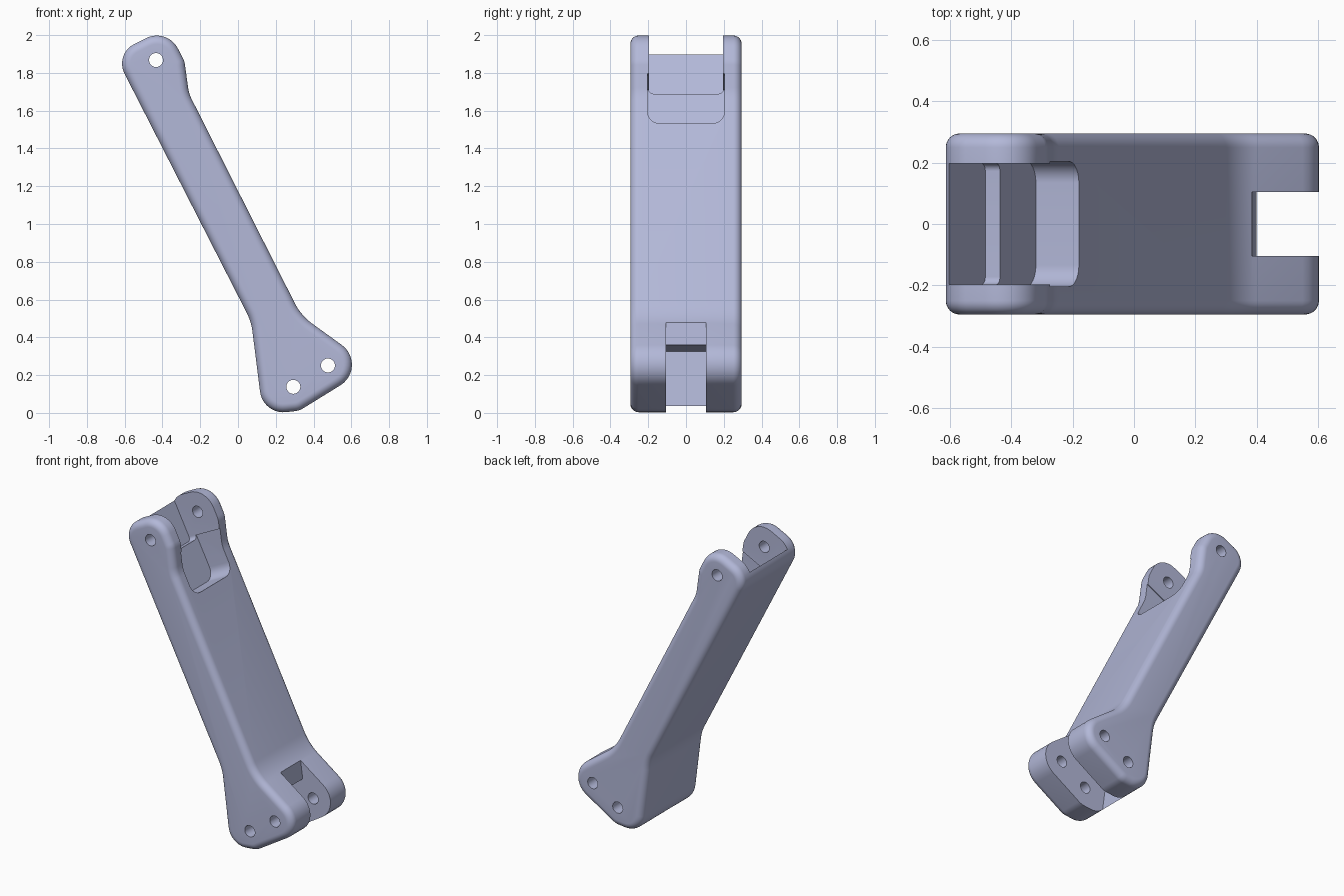
import bpy, bmesh, math
from mathutils import Vector

if "Cube" in bpy.data.objects:
    bpy.data.objects.remove(bpy.data.objects["Cube"])

X, Y, Z = Vector((1, 0, 0)), Vector((0, 1, 0)), Vector((0, 0, 1))
U = Vector((0.455, 0, -0.89)).normalized()   # down along the arm
V = Vector((0.89, 0, 0.455)).normalized()    # out of the arm's right face


def fillet(corners, steps=10):
    """Round a closed polygon of (a, b, radius) corners."""
    out, n = [], len(corners)
    for i, (a, b, r) in enumerate(corners):
        p = Vector((a, b))
        if r == 0:
            out.append(p)
            continue
        d0 = (Vector(corners[i - 1][:2]) - p).normalized()
        d1 = (Vector(corners[(i + 1) % n][:2]) - p).normalized()
        half = d0.angle(d1) / 2
        c = p + (d0 + d1).normalized() * (r / math.sin(half))
        t = r / math.tan(half)
        s, e = p + d0 * t - c, p + d1 * t - c
        sweep = s.angle(e)
        for k in range(steps + 1):
            f = k / steps
            w = (s * math.sin((1 - f) * sweep) + e * math.sin(f * sweep)) / math.sin(sweep)
            out.append(c + w)
    return out


def inset(pts, d):
    """Shift a clockwise outline inward by d."""
    out, n = [], len(pts)
    for i, p in enumerate(pts):
        t0 = (p - pts[i - 1]).normalized()
        t1 = (pts[(i + 1) % n] - p).normalized()
        n0, n1 = Vector((t0.y, -t0.x)), Vector((t1.y, -t1.x))
        m = (n0 + n1).normalized()
        out.append(p + m * (d / m.dot(n0)))
    return out


def loft(name, rings):
    """Skin a stack of equal rings and cap both ends."""
    bm = bmesh.new()
    vs = [[bm.verts.new(p) for p in ring] for ring in rings]
    n = len(vs[0])
    for r0, r1 in zip(vs, vs[1:]):
        for i in range(n):
            j = (i + 1) % n
            bm.faces.new((r0[i], r0[j], r1[j], r1[i]))
    bm.faces.new(vs[0])
    bm.faces.new(vs[-1])
    bmesh.ops.recalc_face_normals(bm, faces=bm.faces)
    me = bpy.data.meshes.new(name)
    bm.to_mesh(me)
    bm.free()
    ob = bpy.data.objects.new(name, me)
    bpy.context.collection.objects.link(ob)
    return ob


def prism(name, pts, origin, A, B, C, c0, c1):
    return loft(name, [[origin + A * p[0] + B * p[1] + C * c for p in pts] for c in (c0, c1)])


# Arm: clockwise side outline with rounded corners, seen from the front
outline = fillet([
    (-0.654, 1.90, 0.115), (-0.375, 2.04, 0.125), (-0.283, 1.86, 0.1),
    (-0.26, 1.69, 0.2), (0.334, 0.515, 0.31), (0.7055, 0.247, 0.128),
    (0.325, 0.012, 0.1), (0.132, -0.01, 0.125), (0.07, 0.483, 0.3)])
HALF, R = 0.295, 0.045
rings = []
for side in (-1, 1):
    part = []
    for k in range(9):
        a = math.pi / 2 * k / 8
        y = side * (HALF - R + R * math.cos(a))
        part.append([Vector((p.x, y, p.y)) for p in inset(outline, R * (1 - math.sin(a)))])
    rings += part if side < 0 else part[::-1]
arm = loft("link_arm", rings)

# Fork slot at the top, with a thin back wall
slot = fillet([(-0.197, -1, 0), (0.197, -1, 0), (0.197, 0, 0.025), (-0.197, 0, 0.025)])
# Deeper pocket just below the slot
pocket = fillet([(-0.204, -0.28, 0), (0.204, -0.28, 0), (0.204, 0, 0.07), (-0.204, 0, 0.07)])
# Slot between the two lower lugs
low_slot = [(0.385, 0.475), (0.40, 0.36), (0.119, 0.326), (0.19, -0.21),
            (0.9, -0.21), (0.9, 0.9), (0.33, 0.9)]
cutters = [
    prism("top_slot_cutter", slot, Vector((-0.485, 0, 1.665)), Y, U, V, 0, 1),
    prism("pocket_cutter", pocket, Vector((-0.32, 0, 1.46)), Y, U, V, 0, 0.6),
    prism("lower_slot_cutter", low_slot, Vector(), X, Z, Y, -0.105, 0.105),
]
# Pin holes
for x, z in ((-0.434, 1.868), (0.293, 0.138), (0.476, 0.251)):
    circle = [(0.037 * math.cos(k * math.tau / 32), 0.037 * math.sin(k * math.tau / 32))
              for k in range(32)]
    cutters.append(prism("pin_hole_cutter", circle, Vector((x, 0, z)), X, Z, Y, -0.5, 0.5))

bpy.context.view_layer.objects.active = arm
arm.select_set(True)
for c in cutters:
    m = arm.modifiers.new("cut", "BOOLEAN")
    m.operation, m.solver, m.object = "DIFFERENCE", "EXACT", c
    bpy.ops.object.modifier_apply(modifier=m.name)
    bpy.data.objects.remove(c)

# Finish
mat = bpy.data.materials.new("blue_grey")
mat.diffuse_color = (0.45, 0.48, 0.69, 1)
mat.use_nodes = True
mat.node_tree.nodes["Principled BSDF"].inputs["Base Color"].default_value = mat.diffuse_color
arm.data.materials.clear()
arm.data.materials.append(mat)
bpy.ops.object.shade_smooth_by_angle(angle=math.radians(30))
